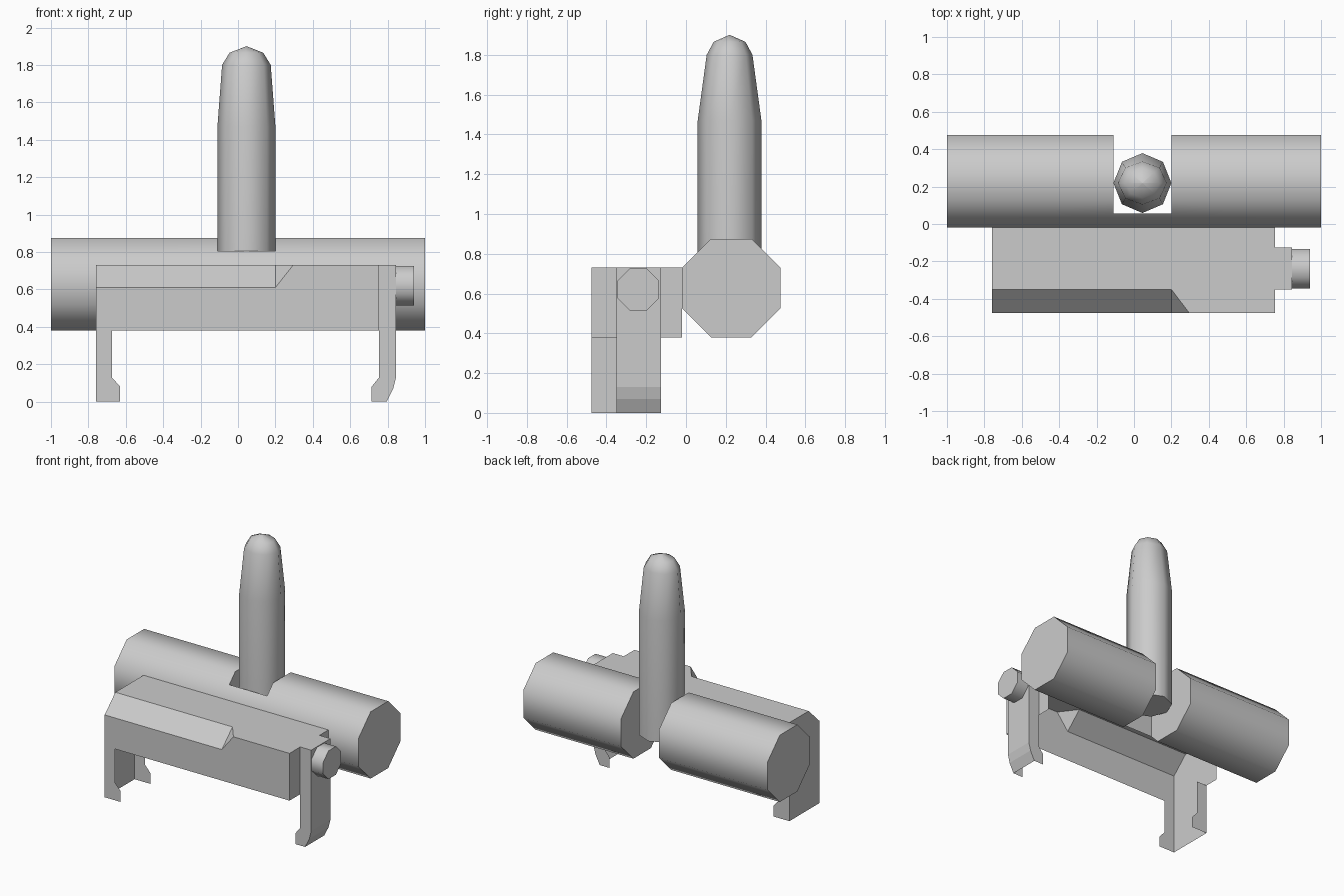
import bpy, bmesh, math
from mathutils import Vector

if "Cube" in bpy.data.objects:
    bpy.data.objects.remove(bpy.data.objects["Cube"])


def finish(bm, name, smooth=False):
    bmesh.ops.remove_doubles(bm, verts=bm.verts[:], dist=0.0005)
    bmesh.ops.recalc_face_normals(bm, faces=bm.faces[:])
    me = bpy.data.meshes.new(name)
    bm.to_mesh(me)
    bm.free()
    ob = bpy.data.objects.new(name, me)
    bpy.context.collection.objects.link(ob)
    if smooth:
        bpy.ops.object.select_all(action='DESELECT')
        ob.select_set(True)
        bpy.context.view_layer.objects.active = ob
        bpy.ops.object.shade_smooth_by_angle(angle=math.radians(50))
    return ob


def shell(name, polys):
    bm = bmesh.new()
    for p in polys:
        bm.faces.new([bm.verts.new(c) for c in p])
    return finish(bm, name)


def loft(name, rings, smooth=True):
    """Skin a list of equal-length rings and cap both ends."""
    bm = bmesh.new()
    vs = [[bm.verts.new(c) for c in r] for r in rings]
    n = len(vs[0])
    for a, b in zip(vs, vs[1:]):
        for i in range(n):
            j = (i + 1) % n
            bm.faces.new((a[i], a[j], b[j], b[i]))
    bm.faces.new(vs[0])
    bm.faces.new(vs[-1])
    return finish(bm, name, smooth)


def octagon_x(x, y, z, flat):
    r = flat / math.cos(math.pi / 8)
    return [Vector((x, y + r * math.cos((k + .5) * math.pi / 4),
                    z + r * math.sin((k + .5) * math.pi / 4))) for k in range(8)]


def ellipse_z(z, rx, ry):
    return [Vector((0.045 + rx * math.cos(k * math.pi / 4),
                    0.219 + ry * math.sin(k * math.pi / 4), z)) for k in range(8)]


# Octagonal tube with a slot open to the back
tube = loft("main_tube", [octagon_x(x, 0.2275, 0.6275, 0.2475) for x in (-1, 1)])
bpy.ops.mesh.primitive_cube_add(size=1, location=(0.045, 0.405, 0.63))
cutter = bpy.context.object
cutter.name = "slot_cutter"
cutter.scale = (0.31, 0.7, 1.0)
cutter.hide_render = True
cutter.display_type = 'WIRE'
mod = tube.modifiers.new("slot", 'BOOLEAN')
mod.object = cutter
mod.operation = 'DIFFERENCE'
mod.solver = 'EXACT'

# Tapered upright post
loft("upright_post", [ellipse_z(*r) for r in (
    (0.57, 0.155, 0.16), (1.47, 0.155, 0.16), (1.8, 0.13, 0.115),
    (1.865, 0.09, 0.08), (1.9, 0.001, 0.001))])

# Clamp bolt head
loft("clamp_bolt", [octagon_x(x, -0.24, 0.62, 0.105) for x in (0.845, 0.94)])

# Base block: thin shell, open underneath
L, R, F, M, B, T = -0.76, 0.755, -0.475, -0.35, -0.125, -0.02
LO, MID, HI = 0.38, 0.61, 0.73
hook = [(L, 0), (-0.63, 0), (-0.63, 0.08), (-0.675, 0.13), (-0.675, LO)]
shell("base_block", [
    # front plate with hooked leg
    [(x, F, z) for x, z in hook + [(R, LO), (R, HI), (0.295, HI), (0.2, MID), (L, MID)]],
    # rear plate of the leg
    [(x, B, z) for x, z in hook + [(L, LO)]],
    # left end
    [(L, y, z) for y, z in ((F, 0), (B, 0), (B, LO), (T, LO), (T, HI), (M, HI), (F, MID))],
    # chamfer and its slanted end
    [(L, F, MID), (0.2, F, MID), (0.2, M, HI), (L, M, HI)],
    [(0.2, F, MID), (0.295, F, HI), (0.2, M, HI)],
    # top
    [(L, M, HI), (0.2, M, HI), (0.295, F, HI), (R, F, HI), (R, T, HI), (L, T, HI)],
    # right end either side of the clamp
    [(R, F, LO), (R, M, LO), (R, M, HI), (R, F, HI)],
    [(R, B, LO), (R, T, LO), (R, T, HI), (R, B, HI)],
])

# Side clamp: two hooked plates joined by outer faces
plate = [(R, HI), (0.845, HI), (0.845, 0.13), (0.83, 0.07), (0.795, 0),
         (0.715, 0), (0.715, 0.08), (R, 0.13)]
polys = [[(x, y, z) for x, z in plate] for y in (M, B)]
for (x0, z0), (x1, z1) in zip(plate[:4], plate[1:5]):
    polys.append([(x0, M, z0), (x1, M, z1), (x1, B, z1), (x0, B, z0)])
shell("side_clamp", polys)
